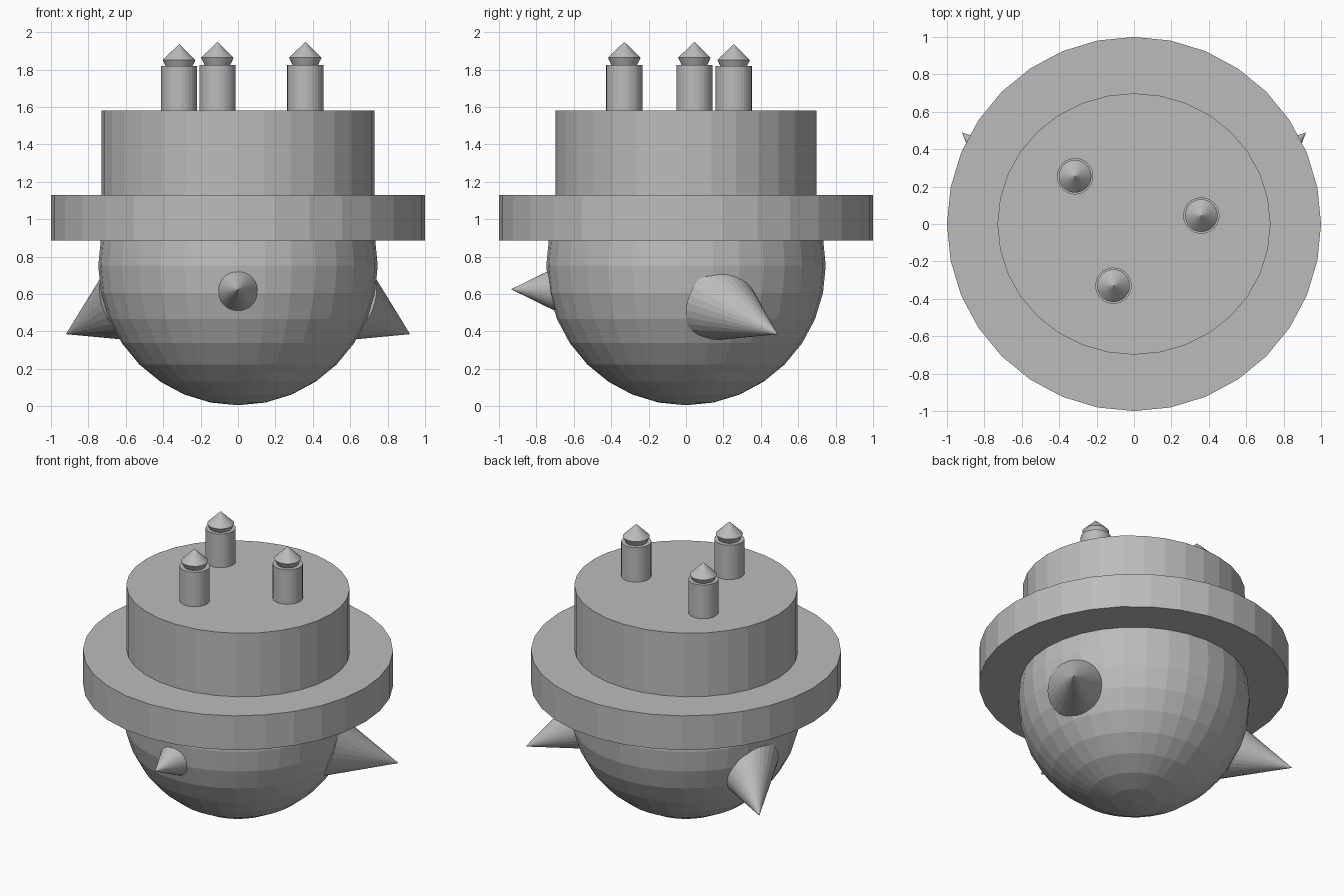
import bpy
from mathutils import Vector

cube = bpy.data.objects.get("Cube")
if cube:
    bpy.data.objects.remove(cube, do_unlink=True)

grey = bpy.data.materials.new("plain grey")
grey.use_nodes = True
COLOUR = (0.5, 0.5, 0.5, 1)
grey.diffuse_color = COLOUR
grey.node_tree.nodes["Principled BSDF"].inputs["Base Color"].default_value = COLOUR


def finish(name):
    obj = bpy.context.object
    obj.name = name
    obj.data.materials.clear()
    obj.data.materials.append(grey)
    return obj


def column(name, x, y, z0, z1, r0, r1=None):
    """Upright cylinder, or a frustum when r1 is given."""
    bpy.ops.mesh.primitive_cone_add(
        vertices=32, radius1=r0, radius2=r0 if r1 is None else r1,
        depth=z1 - z0, location=(x, y, (z0 + z1) / 2))
    return finish(name)


def spike(name, tip, direction, length, radius):
    """Cone with its point at tip, pointing along direction."""
    axis = Vector(direction).normalized()
    bpy.ops.mesh.primitive_cone_add(
        vertices=32, radius1=radius, radius2=0, depth=length,
        location=Vector(tip) - axis * length / 2,
        rotation=axis.to_track_quat('Z', 'Y').to_euler())
    return finish(name)


# Round head
bpy.ops.mesh.primitive_uv_sphere_add(segments=32, ring_count=16, radius=0.747,
                                     location=(0, 0, 0.752))
finish("head")

# Hat
column("hat_brim", 0, 0, 0.885, 1.128, 1.0)
crown = column("hat_crown", 0, 0, 1.1, 1.58, 0.73)
crown.scale.y = 0.957

# Nose and swept-back ears
spike("nose", (0, -0.935, 0.625), (0, -1, 0), 0.33, 0.162)
for side, label in ((1, "left"), (-1, "right")):
    spike(label + "_ear", (side * 0.92, 0.49, 0.385),
          (side * 0.68, 0.65, -0.34), 0.5, 0.22)

# Candles: stem, flared collar and pointed tip
for i, (x, y, drop) in enumerate(((-0.315, 0.255, 0.012),
                                  (0.36, 0.045, 0), (-0.11, -0.33, 0)), 1):
    column(f"candle_stem_{i}", x, y, 1.55, 1.825 - drop / 2, 0.097)
    column(f"candle_collar_{i}", x, y, 1.81 - drop, 1.863 - drop, 0.062, 0.087)
    column(f"candle_tip_{i}", x, y, 1.863 - drop, 1.948 - drop, 0.087, 0)
